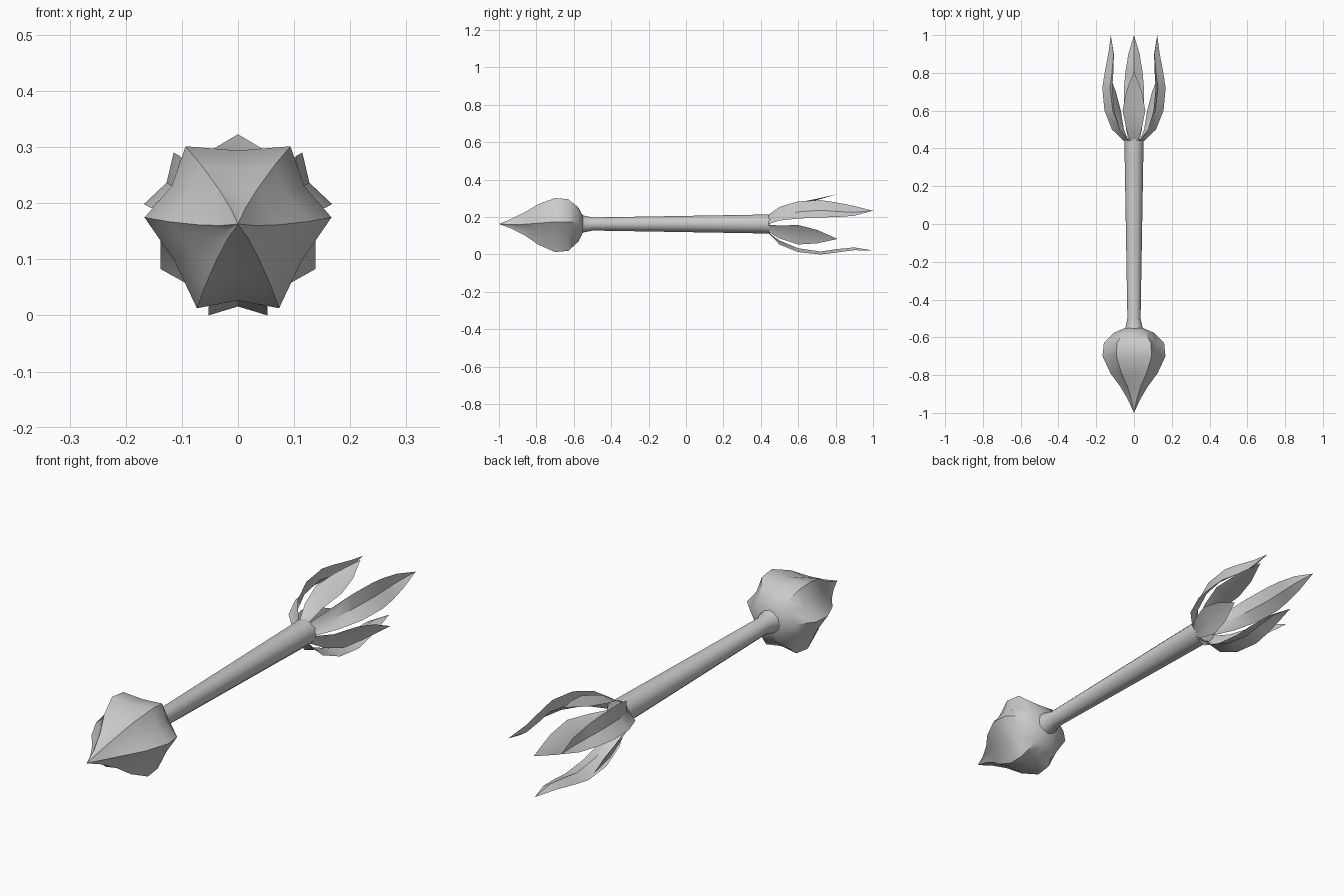
import bpy, bmesh, math
from mathutils import Vector

cube = bpy.data.objects.get("Cube")
if cube:
    bpy.data.objects.remove(cube)

AXIS_Z = 0.163

grey = bpy.data.materials.new("plain_grey")
grey.use_nodes = True
COLOUR = (0.6, 0.6, 0.6, 1)
grey.diffuse_color = COLOUR
grey.node_tree.nodes["Principled BSDF"].inputs["Base Color"].default_value = COLOUR


def polar(y, radius, degrees, side=0.0):
    """Point around the long axis: radius along an angle plus a sideways offset."""
    a = math.radians(degrees)
    return Vector((radius * math.cos(a) - side * math.sin(a), y,
                   AXIS_Z + radius * math.sin(a) + side * math.cos(a)))


def loft(name, rows, closed, cap=False, angle=35):
    """Skin rows of points; a row with one point becomes a tip."""
    bm = bmesh.new()
    rows = [[bm.verts.new(p) for p in row] for row in rows]
    for a, b in zip(rows, rows[1:]):
        n = len(a)
        for i in range(n if closed else n - 1):
            j = (i + 1) % n
            if len(b) == 1:
                bm.faces.new((a[i], a[j], b[0]))
            else:
                bm.faces.new((a[i], a[j], b[j], b[i]))
    if cap:
        for row in (rows[0], rows[-1]):
            if len(row) > 2:
                bm.faces.new(row)
    bmesh.ops.recalc_face_normals(bm, faces=bm.faces)
    if not closed:
        # open petals face away from the axis
        out = sum((f.normal.dot(f.calc_center_median() - Vector((0, f.calc_center_median().y, AXIS_Z)))
                   for f in bm.faces))
        if out < 0:
            bmesh.ops.reverse_faces(bm, faces=bm.faces)
    mesh = bpy.data.meshes.new(name)
    bm.to_mesh(mesh)
    bm.free()
    mesh.materials.append(grey)
    obj = bpy.data.objects.new(name, mesh)
    bpy.context.collection.objects.link(obj)
    bpy.ops.object.select_all(action='DESELECT')
    obj.select_set(True)
    bpy.context.view_layer.objects.active = obj
    bpy.ops.object.shade_smooth_by_angle(angle=math.radians(angle))
    return obj


# Tapered stem with a flared neck
stem = [(-0.58, 0.058), (-0.55, 0.046), (-0.50, 0.035), (0.45, 0.051)]
loft("stem", [[polar(y, r, i * 30) for i in range(12)] for y, r in stem], True, True, 40)

# Closed bud: y, ridge radius, half angle of the narrow lobes, groove depth factor
bud = [(-0.55, 0.045, 26, 0.92), (-0.575, 0.105, 26, 0.86), (-0.63, 0.16, 26, 0.81),
       (-0.70, 0.167, 26, 0.80), (-0.79, 0.125, 28, 0.79), (-0.86, 0.073, 31, 0.78),
       (-0.93, 0.032, 35, 0.78)]
rows = []
for y, r, half, groove in bud:
    row = []
    for lobe in (30, 150, 270):
        row += [polar(y, r, lobe - half), polar(y, r * groove * 1.02, lobe),
                polar(y, r, lobe + half), polar(y, r * groove * 0.98, lobe + 60)]
    rows.append(row)
rows.append([polar(-1, 0, 0)])
loft("bud", rows, True, True)

# Open petals: y, edge distance, crease distance, half width
long_petal = [(0.44, 0.048, 0.045, 0.028), (0.50, 0.11, 0.088, 0.042), (0.60, 0.15, 0.13, 0.053),
              (0.72, 0.163, 0.147, 0.053), (0.80, 0.153, 0.135, 0.046), (0.90, 0.14, 0.125, 0.03),
              (1.0, 0.142, 0.142, 0)]
short_petal = [(0.44, 0.046, 0.044, 0.022), (0.50, 0.085, 0.075, 0.04), (0.60, 0.115, 0.105, 0.06),
               (0.70, 0.135, 0.128, 0.042), (0.81, 0.16, 0.16, 0)]
for name, shape, start in (("long_petal", long_petal, 30), ("short_petal", short_petal, 90)):
    for k in range(3):
        a = start + 120 * k
        loft(f"{name}_{k + 1}",
             [[polar(y, d, a, -w), polar(y, c, a), polar(y, d, a, w)] if w else [polar(y, d, a)]
              for y, d, c, w in shape], False)
